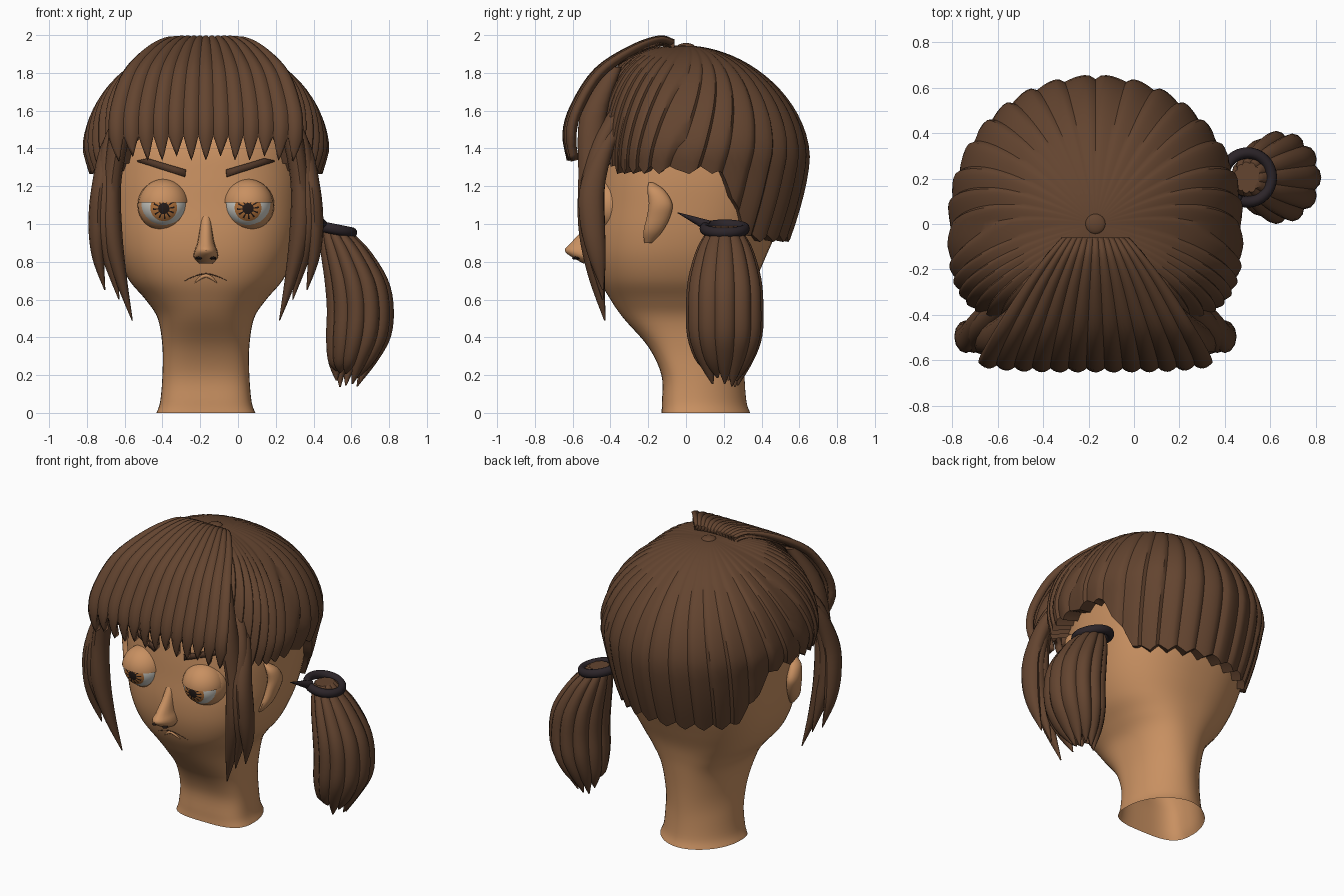
import bpy, bmesh, math, random
from mathutils import Vector, Matrix

random.seed(4)
cube = bpy.data.objects.get("Cube")
if cube:
    bpy.data.objects.remove(cube, do_unlink=True)

CX = -0.17  # middle of the head


def material(name, r, g, b):
    m = bpy.data.materials.new(name)
    m.use_nodes = True
    m.diffuse_color = (r, g, b, 1)
    m.node_tree.nodes["Principled BSDF"].inputs["Base Color"].default_value = (r, g, b, 1)
    return m


SKIN = material("skin", .58, .28, .12)
HAIR = material("brown hair", .125, .058, .029)
BROW = material("dark brown", .085, .04, .022)
BAND = material("black band", .025, .018, .022)
WHITE = material("eye white", .64, .63, .58)
IRIS = material("amber iris", .5, .19, .05)
PUPIL = material("pupil", .02, .012, .01)


def finish(name, bm, *mats, angle=40):
    me = bpy.data.meshes.new(name)
    bm.to_mesh(me)
    bm.free()
    ob = bpy.data.objects.new(name, me)
    bpy.context.collection.objects.link(ob)
    for m in mats:
        me.materials.append(m)
    bpy.ops.object.select_all(action='DESELECT')
    ob.select_set(True)
    bpy.context.view_layer.objects.active = ob
    bpy.ops.object.shade_smooth_by_angle(angle=math.radians(angle))
    return ob


def spline(keys, t):
    """Smooth curve through the keys, t from 0 to 1."""
    x = min(max(t, 0), 1) * (len(keys) - 1)
    i = min(int(x), len(keys) - 2)
    f = x - i
    a, b, c, d = (keys[min(max(i + k, 0), len(keys) - 1)] for k in (-1, 0, 1, 2))
    return [q + .5 * f * (r - p + f * (2 * p - 5 * q + 4 * r - s + f * (3 * (q - r) + s - p)))
            for p, q, r, s in zip(a, b, c, d)]


def grid(name, rows, mat, closed=True, start=True, end=True, angle=40):
    """Skin a list of point rows; closed rows become rings."""
    bm = bmesh.new()
    vs = [[bm.verts.new(p) for p in row] for row in rows]
    n = len(rows[0])
    for a, b in zip(vs, vs[1:]):
        for j in range(n if closed else n - 1):
            k = (j + 1) % n
            bm.faces.new((a[j], b[j], b[k], a[k]))
    if closed:
        if start:
            bm.faces.new(vs[0])
        if end:
            bm.faces.new(vs[-1])
        bmesh.ops.recalc_face_normals(bm, faces=bm.faces)
    return finish(name, bm, mat, angle=angle)


def power(v, e):
    return math.copysign(abs(v) ** (2 / e), v)


def loft(name, keys, mat, rows=20, sides=16):
    """Horizontal rings along keys of x, y, z, x radius, y radius."""
    out = []
    for i in range(rows + 1):
        x, y, z, rx, ry = spline(keys, i / rows)
        angs = [math.tau * j / sides for j in range(sides)]
        out.append([(x + rx * math.cos(a), y + ry * math.sin(a), z) for a in angs])
    return grid(name, out, mat)


def smooth(v, lo, hi):
    v = min(max((v - lo) / (hi - lo), 0), 1)
    return v * v * (3 - 2 * v)


# Head and neck, open below: z, half width, front y, back y
HEAD = [(0, .262, -.13, .34), (.06, .242, -.127, .32), (.2, .23, -.13, .31), (.35, .23, -.2, .315),
        (.5, .255, -.33, .33), (.6, .32, -.4, .345), (.7, .405, -.455, .37), (.82, .465, -.49, .42),
        (.95, .5, -.5, .475), (1.1, .52, -.49, .52), (1.25, .53, -.48, .55), (1.4, .52, -.46, .55),
        (1.55, .47, -.4, .51), (1.7, .35, -.28, .4), (1.85, .12, -.1, .15)]
E = 2.4
rows = []
for i in range(71):
    z, w, front, back = spline(HEAD, i / 70)
    neck = 1 - smooth(z, .2, .6)  # the neck is flat in front, narrow behind
    mid = (front + back) / 2 - .12 * neck * (back - front)
    ring = []
    for j in range(64):
        c, n = math.cos(math.tau * j / 64), math.sin(math.tau * j / 64)
        e, d = (E - .5 * neck, back - mid) if n > 0 else (E + .8 * neck, mid - front)
        ring.append((CX + w * power(c, e), mid + d * power(n, e), z))
    rows.append(ring)
grid("head", rows, SKIN, start=False)


def face_y(x, z):
    i = next(k for k in range(len(HEAD) - 1) if HEAD[k + 1][0] >= z)
    (z0, *p), (z1, *q) = HEAD[i], HEAD[i + 1]
    w, f, b = (m + (n - m) * (z - z0) / (z1 - z0) for m, n in zip(p, q))
    return (f + b) / 2 - (b - f) / 2 * (1 - abs(x / w) ** E) ** (1 / E)


# Nose
loft("nose", [(CX, y, z, w, d) for z, w, y, d in
              [(1.05, .022, -.475, .015), (.97, .033, -.495, .05), (.9, .045, -.51, .1),
               (.86, .06, -.52, .122), (.825, .064, -.51, .095), (.79, .035, -.49, .05)]], SKIN)


def ball(name, loc, size, mat):
    bm = bmesh.new()
    bmesh.ops.create_uvsphere(bm, u_segments=24, v_segments=16, radius=1)
    bm.transform(Matrix.Translation(loc) @ Matrix.Diagonal((*size, 1)))
    return finish(name, bm, mat)


# Mouth: a thin frown with small lips
def mouth_line(name, drop, width, radius, mat):
    cu = bpy.data.curves.new(name, 'CURVE')
    cu.dimensions = '3D'
    cu.bevel_depth = radius
    cu.bevel_resolution = 2
    cu.use_fill_caps = True
    sp = cu.splines.new('POLY')
    sp.points.add(12)
    for i, p in enumerate(sp.points):
        u = i / 6 - 1
        z = .738 - drop - .04 * abs(u) ** 1.6
        p.co = (CX + width * u, face_y(width * u, z), z, 1)
        p.radius = 1.2 - u * u
    cu.materials.append(mat)
    bpy.context.collection.objects.link(bpy.data.objects.new(name, cu))


mouth_line("mouth", 0, .114, .0035, BROW)
mouth_line("lower_lip", .011, .06, .009, SKIN)

for s, side in ((1, "left"), (-1, "right")):
    ball(side + "_nostril", (CX + s * .038, -.583, .819), (.017, .02, .008), PUPIL)

    # Eyeball, painted by ring and segment around a slightly lowered gaze
    eye = Vector((CX + s * .223, -.437, 1.105))
    turn = Matrix.Rotation(math.radians(11), 3, 'X')
    bm = bmesh.new()
    bmesh.ops.create_uvsphere(bm, u_segments=36, v_segments=26, radius=.125)
    bm.transform(Matrix.Rotation(math.pi / 2, 4, 'X'))
    for f in bm.faces:
        d = f.calc_center_median()
        off = math.degrees(d.angle(Vector((0, -1, 0))))
        spoke = int(math.degrees(math.atan2(d.z, d.x)) % 360 / 10) % 3 == 0
        if off < 14:
            f.material_index = 2
        elif off < 35:
            f.material_index = 2 if spoke and off < 28 else 1
    bm.transform(Matrix.Translation(eye) @ turn.to_4x4())
    finish(side + "_eye", bm, WHITE, IRIS, PUPIL)

    # Lower lid bulge and straight upper lid
    ball(side + "_lower_lid", eye + Vector((0, .032, -.006)), (.139, .139, .139), SKIN)
    bm = bmesh.new()
    bmesh.ops.create_uvsphere(bm, u_segments=32, v_segments=24, radius=.133)
    bm.transform(Matrix.Translation(eye))
    bmesh.ops.bisect_plane(bm, geom=bm.verts[:] + bm.edges[:] + bm.faces[:], clear_inner=True,
                           plane_co=(0, 0, 1.113), plane_no=(0, 0, 1))
    bmesh.ops.holes_fill(bm, edges=bm.edges)
    finish(side + "_upper_lid", bm, SKIN)

    # Eyebrow plate laid on the forehead
    top = [(.36, 1.335), (.305, 1.347), (.24, 1.327), (.17, 1.306), (.105, 1.287)]
    low = [(.358, 1.328), (.295, 1.308), (.24, 1.29), (.17, 1.268), (.11, 1.248)]
    lines = [[(CX + s * x, face_y(x, z) - .006, z) for x, z in line] for line in (top, low)]
    brow = grid(side + "_eyebrow", lines if s > 0 else lines[::-1], BROW, closed=False)
    brow.modifiers.new("thickness", 'SOLIDIFY').thickness = .008

    # Ear
    loft(side + "_ear", [(CX + s * x, y, z, w, d) for x, y, z, w, d in
                         [(.48, -.2, .9, .012, .02), (.51, -.175, .96, .028, .05), (.53, -.145, 1.04, .035, .062),
                          (.54, -.135, 1.11, .038, .062), (.53, -.16, 1.18, .03, .045), (.5, -.185, 1.22, .01, .012)]],
         SKIN)

    # Long locks framing the face
    locks = [[(.34, -.38, 1.83, .03, .04), (.43, -.49, 1.58, .055, .07), (.495, -.5, 1.25, .05, .07),
              (.5, -.5, .98, .056, .07), (.455, -.475, .73, .035, .045), (.39, -.43, .49, .003, .004)],
             [(.4, -.3, 1.62, .03, .04), (.5, -.42, 1.43, .05, .05), (.56, -.495, 1.2, .045, .065),
              (.575, -.495, 1.0, .047, .065), (.57, -.47, .82, .032, .045), (.535, -.44, .65, .003, .004)],
             [(.4, -.33, 1.65, .03, .04), (.49, -.44, 1.45, .05, .05), (.53, -.495, 1.2, .055, .066),
              (.535, -.495, 1.0, .06, .066), (.51, -.47, .82, .04, .045), (.46, -.44, .6, .003, .004)]]
    for i, keys in enumerate(locks):
        loft(f"{side}_lock_{i + 1}", [(CX + s * k[0], *k[1:]) for k in keys], HAIR, 24, 12)

# Hair cap: overlapping strands combed out and forward from the crown
STRANDS, SEG, ROWS = 40, 6, 24
TOP = 1.945


def cap_point(a, z, grow):
    c, n = math.cos(a), math.sin(a)
    if z > 1.35:
        q = 1.85 + 1.1 * max(0, -n) ** 1.5 + .2 * c * c
        r = max(1 - ((z - 1.35) / (TOP - 1.35)) ** q, 0) ** (1 / q)
    else:
        r = 1 - .16 * ((1.35 - z) / .43) ** 1.5
    r -= .045 * c * c * smooth(-z, -1.42, -1.26)
    e, depth = (2.1, .65) if n > 0 else (3.3, .47)
    return .65 * power(c, e) * (r + grow), depth * power(n, e) * (r + grow)


cols = []
for j in range(STRANDS * SEG):
    f = j % SEG / SEG
    a = math.tau * j / (STRANDS * SEG)
    lean = f if math.cos(a) < 0 else (1 - f) % 1  # strands overlap toward the face
    arch = math.sin(math.pi * lean ** .6)
    sweep = .4 * math.cos(a)
    x, y = cap_point(a - sweep, 1.35, 0)
    rim = 1.295 - .36 * smooth(y, .15, .43)
    if y < -.25:
        rim += .22 * (1 - smooth(abs(x), .4, .52))
    rim -= .04 * (1 - abs(2 * lean - 1)) - .01
    col = []
    for i in range(ROWS + 1):
        t = .03 + .97 * i / ROWS
        z = TOP - (TOP - rim) * t ** 2
        x, y = cap_point(a - sweep * t ** 1.5, z, .028 * (arch - .6) * min(1, t * 1.5))
        col.append((CX + x, y, z))
    x, y, z = col[-1]
    col.append((CX + (x - CX) * .8, y * .8, z + .02))
    cols.append(col)
grid("hair_cap", list(zip(*cols)), HAIR, end=False, angle=35)
ball("crown_knot", (CX, 0, 1.94), (.045, .045, .018), HAIR)

# Fringe: fan of pointed strands; keys are half width, y, z
FRINGE = [(.15, -.06, 1.97), (.215, -.14, 1.99), (.325, -.29, 1.937), (.44, -.475, 1.815),
          (.505, -.595, 1.63), (.515, -.637, 1.48), (.5, -.612, 1.34)]
N = 13
cols = []
for j in range(N * SEG + 1):
    u = 2 * j / (N * SEG) - 1
    edge = abs(2 * (j % SEG) / SEG - 1)
    col = []
    for i in range(25):
        v = i / 24 * (1 - .15 * edge - .035 * (j // SEG % 3 == 1) * (1 - edge))
        w, y, z = spline(FRINGE, v)
        out = Vector((0, y + .1, z - 1.45)).normalized() * .02 * (1 - edge ** 2) * (.3 + .7 * v)
        col.append((CX + w * u, y + out.y + .03 * u ** 4 * v, z + out.z - .01 * u ** 6))
    cols.append(col)
fringe = grid("fringe", list(zip(*cols)), HAIR, closed=False, angle=35)
mod = fringe.modifiers.new("thickness", 'SOLIDIFY')
mod.thickness = .045
mod.offset = -1

# Ponytail: core and a ring of tapered clumps; keys are x, z, radius
TAIL = [(.5, .99, .06), (.525, .94, .095), (.57, .85, .135), (.625, .7, .17), (.645, .55, .178),
        (.635, .4, .172), (.605, .27, .13), (.58, .14, .085)]
loft("ponytail_core", [(x, .205, z, r * .8, r * .88) for x, z, r in TAIL[:-1]], HAIR, 24, 20)
CLUMPS = 11
for i in range(CLUMPS):
    a = math.tau * i / CLUMPS
    lift = random.uniform(-.01, .09)
    keys = []
    for k, (x, z, r) in enumerate(TAIL):
        last = k == len(TAIL) - 1
        keys.append((x + .72 * r * math.cos(a), .205 + .82 * r * math.sin(a), z + lift * last,
                     .004 if last else .29 * r, .004 if last else .34 * r))
    loft(f"ponytail_clump_{i + 1}", keys, HAIR, 24, 12)

# Hair band with its pointed end
ring = []
for i in range(33):
    m = (Matrix.Translation((.5, .205, .975)) @ Matrix.Rotation(.2, 4, 'Y')
         @ Matrix.Rotation(math.tau * i / 32, 4, 'Z'))
    angs = [math.tau * j / 12 for j in range(12)]
    ring.append([m @ Vector((.108 + .025 * math.cos(b), 0, .028 * math.sin(b))) for b in angs])
grid("hair_band", ring, BAND, start=False, end=False)
bm = bmesh.new()
tail, tip = Vector((.45, .12, .99)), Vector((.42, -.045, 1.06))
bmesh.ops.create_cone(bm, cap_ends=True, segments=12, radius1=.03, radius2=.002, depth=(tip - tail).length)
bm.transform(Matrix.Translation((tail + tip) / 2) @ (tip - tail).to_track_quat('Z', 'Y').to_matrix().to_4x4())
finish("hair_band_point", bm, BAND)
